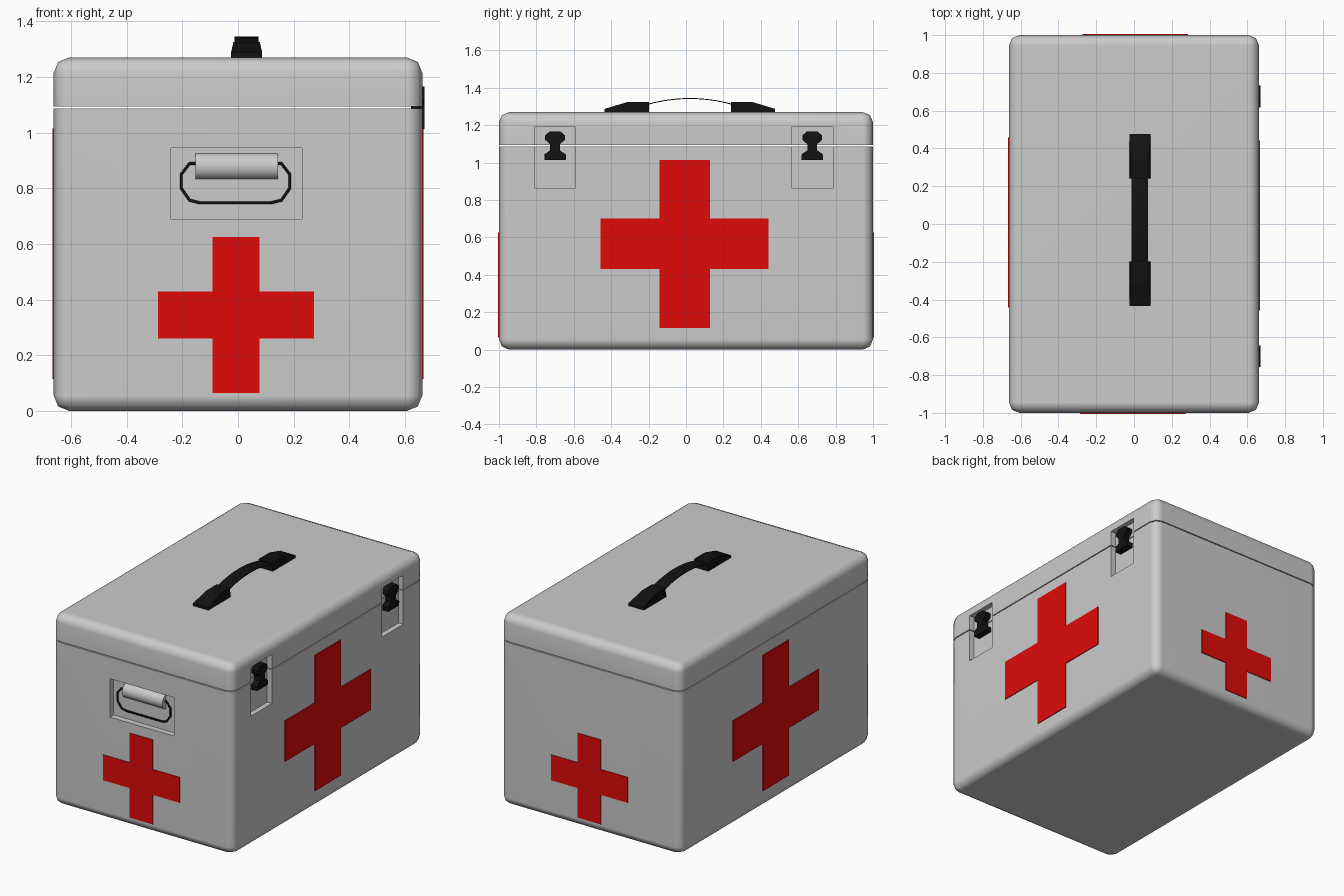
import bpy, bmesh, math
from mathutils import Matrix, Vector

if "Cube" in bpy.data.objects:
    bpy.data.objects.remove(bpy.data.objects["Cube"])


def material(name, colour):
    m = bpy.data.materials.new(name)
    m.diffuse_color = colour
    m.use_nodes = True
    m.node_tree.nodes["Principled BSDF"].inputs["Base Color"].default_value = m.diffuse_color
    return m


RED = material("red", (0.75, 0.003, 0.003, 1))
BLACK = material("black", (0.006, 0.006, 0.006, 1))


def add_object(name, bm, mat=None):
    bmesh.ops.recalc_face_normals(bm, faces=bm.faces)
    me = bpy.data.meshes.new(name)
    bm.to_mesh(me)
    bm.free()
    ob = bpy.data.objects.new(name, me)
    bpy.context.collection.objects.link(ob)
    if mat:
        me.materials.append(mat)
    return ob


def activate(ob):
    bpy.ops.object.select_all(action='DESELECT')
    ob.select_set(True)
    bpy.context.view_layer.objects.active = ob


def smooth(ob, degrees):
    activate(ob)
    bpy.ops.object.shade_smooth_by_angle(angle=math.radians(degrees))


def prism(name, pts, d0, d1, turn=0, mat=None):
    """Outline drawn on the front (u right, v up), pushed outward d0..d1, turned about z."""
    bm = bmesh.new()
    face = bm.faces.new([bm.verts.new((u, -d0, v)) for u, v in pts])
    ext = bmesh.ops.extrude_face_region(bm, geom=[face])
    moved = [g for g in ext["geom"] if isinstance(g, bmesh.types.BMVert)]
    bmesh.ops.translate(bm, verts=moved, vec=(0, d0 - d1, 0))
    bm.transform(Matrix.Rotation(math.radians(turn), 4, 'Z'))
    return add_object(name, bm, mat)


def rect(u0, u1, v0, v1):
    return [(u0, v0), (u1, v0), (u1, v1), (u0, v1)]


def shell(name, cut_z, keep_above):
    """Rounded box sliced at the lid seam, keeping one half."""
    bm = bmesh.new()
    bmesh.ops.create_cube(bm, size=1)
    bmesh.ops.scale(bm, verts=bm.verts, vec=(1.324, 2.0, 1.27))
    bmesh.ops.translate(bm, verts=bm.verts, vec=(0, 0, 0.635))
    bmesh.ops.bevel(bm, geom=list(bm.edges), offset=0.055, segments=2,
                    profile=0.5, affect='EDGES')
    bmesh.ops.bisect_plane(bm, geom=bm.verts[:] + bm.edges[:] + bm.faces[:],
                           plane_co=(0, 0, cut_z), plane_no=(0, 0, 1),
                           clear_inner=keep_above, clear_outer=not keep_above)
    bmesh.ops.holes_fill(bm, edges=[e for e in bm.edges if e.is_boundary])
    return add_object(name, bm)


# Case body and lid with a narrow seam
body = shell("case_body", 1.087, False)
lid = shell("case_lid", 1.093, True)

# Recesses for the latches and end handles
LATCH_Y = (-0.70, 0.675)
cutters = [(body, prism("handle_recess", rect(-0.24, 0.23, 0.69, 0.945), 0.96, 1.1, t))
           for t in (0, 180)]
for y in LATCH_Y:
    for part in (body, lid):
        cutters.append((part, prism("latch_recess", rect(y - 0.11, y + 0.11, 0.865, 1.19),
                                    0.627, 0.75, 90)))
for part, cutter in cutters:
    activate(part)
    mod = part.modifiers.new("recess", 'BOOLEAN')
    mod.operation = 'DIFFERENCE'
    mod.solver = 'EXACT'
    mod.object = cutter
    bpy.ops.object.modifier_apply(modifier=mod.name)
    bpy.data.objects.remove(cutter)
for part in (body, lid):
    smooth(part, 50)
    wn = part.modifiers.new("even_shading", 'WEIGHTED_NORMAL')
    wn.keep_sharp = True


# Red crosses on all four sides
def cross(name, cu, cv, reach, half, d, turn):
    a, b = reach, half
    pts = [(-b, -a), (b, -a), (b, -b), (a, -b), (a, b), (b, b),
           (b, a), (-b, a), (-b, b), (-a, b), (-a, -b), (-b, -b)]
    prism(name, [(cu + u, cv + v) for u, v in pts], d - 0.004, d + 0.005, turn, RED)


for end, t in (("front", 0), ("back", 180)):
    cross(end + "_cross", -0.007, 0.345, 0.28, 0.084, 1.0, t)
for side, t in (("right", 90), ("left", 270)):
    cross(side + "_cross", -0.008, 0.565, 0.45, 0.135, 0.662, t)

# Latches, mirrored outline
half = [(0.057, 1.013), (0.058, 1.043), (0.026, 1.065), (0.026, 1.098),
        (0.053, 1.122), (0.053, 1.145), (0.03, 1.165)]
outline = half + [(-u, v) for u, v in reversed(half)]
for i, y in enumerate(LATCH_Y):
    prism(f"latch_{i + 1}", [(y + u, v) for u, v in outline], 0.622, 0.67, 90, BLACK)

# End handles: rounded grip plate and wire bail
for end, t in (("front", 0), ("back", 180)):
    arc = [math.pi * i / 12 for i in range(13)]
    profile = [(-0.958 - 0.04 * math.sin(a), 0.879 + 0.046 * math.cos(a)) for a in arc]
    smooth(prism(end + "_handle_grip", profile, -0.152, 0.144, t + 90), 40)

    right = [(0.14, 0.889), (0.165, 0.889), (0.195, 0.85), (0.195, 0.80), (0.165, 0.757), (0.13, 0.748)]
    path = right + [(-u, v) for u, v in reversed(right)]
    cu = bpy.data.curves.new(end + "_handle_bail", 'CURVE')
    cu.dimensions = '3D'
    cu.bevel_depth = 0.006
    cu.bevel_resolution = 1
    sp = cu.splines.new('POLY')
    sp.points.add(len(path) - 1)
    sp.use_cyclic_u = True
    rot = Matrix.Rotation(math.radians(t), 4, 'Z')
    for p, (u, v) in zip(sp.points, path):
        p.co = (*(rot @ Vector((u - 0.009, -0.972, v))), 1)
    cu.materials.append(BLACK)
    bail = bpy.data.objects.new(end + "_handle_bail", cu)
    bpy.context.collection.objects.link(bail)
    activate(bail)
    bpy.ops.object.convert(target='MESH')

# Top handle: two tapered mounts and an arched strap
MID_X, MID_Y = 0.031, 0.021
for name, s in (("handle_mount_front", -1), ("handle_mount_back", 1)):
    side = [(0.456, 1.268), (0.456, 1.287), (0.33, 1.325), (0.22, 1.325), (0.22, 1.268)]
    mount = prism(name, [(MID_Y + s * u, v) for u, v in side],
                  MID_X - 0.056, MID_X + 0.056, 90, BLACK)
    for v in mount.data.vertices:
        if v.co.z > 1.3:
            v.co.x = MID_X + (v.co.x - MID_X) * 0.85

ys = [-0.24 + 0.48 * i / 10 for i in range(11)]
top = [(MID_Y + y, 1.345 - 0.035 * (y / 0.24) ** 2) for y in ys]
under = [(u, v - 0.005) for u, v in reversed(top)]
smooth(prism("handle_strap", top + under, MID_X - 0.043, MID_X + 0.043, 90, BLACK), 30)
